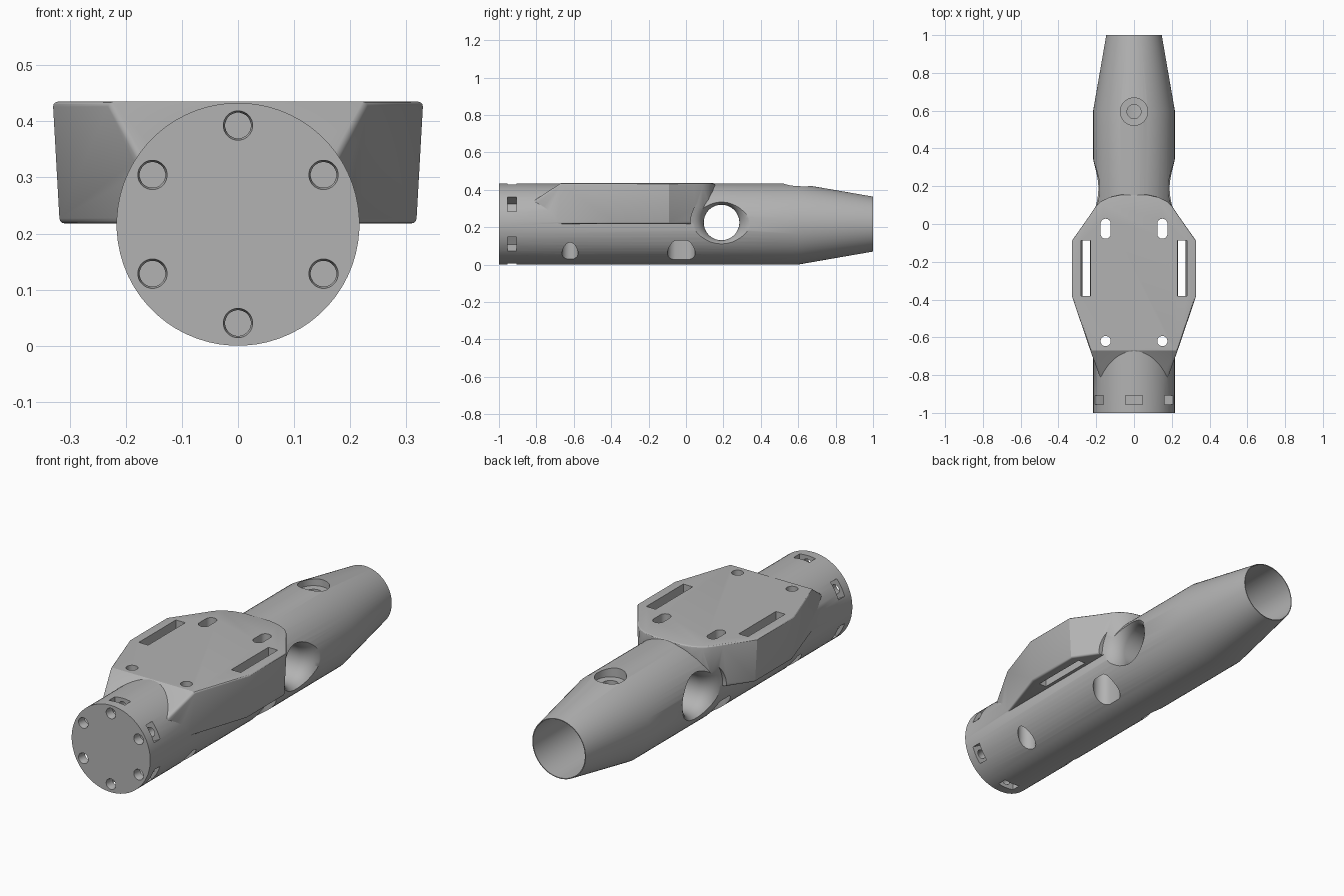
import bpy, bmesh, math
from mathutils import Matrix, Vector

if "Cube" in bpy.data.objects:
    bpy.data.objects.remove(bpy.data.objects["Cube"], do_unlink=True)

R = 0.2165          # tube radius, also height of its axis
TOP = 0.435         # plate top
FORWARD = Matrix.Rotation(-math.pi / 2, 4, 'X')   # z axis -> +y
SIDEWAYS = Matrix.Rotation(math.pi / 2, 4, 'Y')   # z axis -> +x

grey = bpy.data.materials.new("plain grey")
grey.use_nodes = True
colour = (0.45, 0.45, 0.45, 1)
grey.diffuse_color = colour
grey.node_tree.nodes["Principled BSDF"].inputs["Base Color"].default_value = colour


def finish(name, bm):
    bmesh.ops.recalc_face_normals(bm, faces=bm.faces)
    mesh = bpy.data.meshes.new(name)
    bm.to_mesh(mesh)
    bm.free()
    mesh.materials.append(grey)
    obj = bpy.data.objects.new(name, mesh)
    bpy.context.collection.objects.link(obj)
    return obj


def loft(name, rings, matrix=Matrix()):
    """Closed solid through rings with equal point counts."""
    bm = bmesh.new()
    loops = [[bm.verts.new(matrix @ Vector(p)) for p in ring] for ring in rings]
    for a, b in zip(loops, loops[1:]):
        for i in range(len(a)):
            j = (i + 1) % len(a)
            bm.faces.new((a[i], a[j], b[j], b[i]))
    bm.faces.new(loops[0])
    bm.faces.new(loops[-1])
    return finish(name, bm)


def turned(name, profile, matrix=Matrix(), sides=32, stretch=0.0):
    """Round solid from (height, radius) pairs; stretch makes it oblong in y."""
    rings = []
    for h, r in profile:
        ring = []
        for k in range(sides):
            a = 2 * math.pi * (k + 0.5) / sides
            y = r * math.sin(a)
            ring.append((r * math.cos(a), y + math.copysign(stretch, y), h))
        rings.append(ring)
    return loft(name, rings, matrix)


def box(name, size, matrix):
    bm = bmesh.new()
    bmesh.ops.create_cube(bm, size=1, matrix=matrix @ Matrix.Diagonal((*size, 1)))
    return finish(name, bm)


def apply(obj, modifier):
    bpy.context.view_layer.objects.active = obj
    bpy.ops.object.modifier_apply(modifier=modifier.name)


def combine(obj, other, operation='DIFFERENCE'):
    mod = obj.modifiers.new("combine", 'BOOLEAN')
    mod.operation, mod.solver, mod.object = operation, 'EXACT', other
    apply(obj, mod)
    bpy.data.objects.remove(other, do_unlink=True)


# Tube body with tapered tail
axis = Matrix.Translation((0, 0, R))
body = turned("tube_body", [(-1, R), (0.6, R), (1, 0.147)], axis @ FORWARD, 64)

# Mounting plate: mirrored outline, narrower at the bottom
half = [(0.17, -0.85), (0.33, -0.38), (0.33, -0.09), (0.235, 0.045), (0.205, 0.09),
        (0.175, 0.12), (0.13, 0.142), (0.07, 0.155)]
outline = half + [(-x, y) for x, y in reversed(half)]
plate = loft("mounting_plate", [[(x * 0.963, y, 0.218) for x, y in outline],
                                [(x, y, TOP) for x, y in outline]])
bm = bmesh.new()
bm.from_mesh(plate.data)
# Sloped front of the plate
cut = bmesh.ops.bisect_plane(bm, geom=bm.verts[:] + bm.edges[:] + bm.faces[:],
                             plane_co=(0, -0.67, TOP), plane_no=(0, -0.085, 0.13),
                             clear_outer=True)
bmesh.ops.holes_fill(bm, edges=[e for e in cut["geom_cut"]
                                if isinstance(e, bmesh.types.BMEdge)])
bmesh.ops.recalc_face_normals(bm, faces=bm.faces)
bm.to_mesh(plate.data)
bm.free()
bevel = plate.modifiers.new("soft_edges", 'BEVEL')
bevel.width, bevel.segments = 0.009, 3
bevel.limit_method, bevel.angle_limit = 'ANGLE', math.radians(60)
apply(plate, bevel)
combine(body, plate, 'UNION')

# Hollow tail
combine(body, turned("tail_bore", [(0.38, 0.143), (1.1, 0.143)], axis @ FORWARD, 64))

# Flared cross hole
flare = [(0, 0.095), (0.14, 0.095), (0.158, 0.098), (0.175, 0.105), (0.19, 0.115),
         (0.203, 0.128), (0.213, 0.145), (0.22, 0.165), (0.4, 0.165)]
profile = [(-h, r) for h, r in reversed(flare[1:])] + flare[1:]
combine(body, turned("cross_hole", profile,
                     Matrix.Translation((0, 0.19, 0.225)) @ SIDEWAYS, 48))

# Stepped hole on top of the tail
combine(body, turned("tail_screw_hole", [(0.3, 0.037), (0.385, 0.037), (0.386, 0.073), (0.5, 0.073)],
                     Matrix.Translation((0, 0.595, 0))))

for side in (-1, 1):
    # Strap slots through the wings
    ring = [(0.235, 0.268, 0.1), (0.228, 0.283, 0.5)]
    combine(body, loft("strap_slot", [
        [(side * x, y, z) for x, y in ((a, -0.38), (b, -0.38), (b, -0.088), (a, -0.088))]
        for a, b, z in ring]))
    # Vertical screw holes, wider from below
    for y, r, wide, long in ((-0.62, 0.027, 0.043, 0), (-0.025, 0.027, 0.048, 0.026)):
        combine(body, turned("plate_screw_hole",
                             [(-0.1, wide), (0.25, wide), (0.251, r), (0.6, r)],
                             Matrix.Translation((side * 0.15, y, 0)), 32, long))

# Ring of nose screw holes, each with a nut pocket
for k in range(6):
    turn = axis @ Matrix.Rotation(math.radians(60 * k), 4, 'Y')
    combine(body, turned("nose_screw_hole",
                         [(-1.01, 0.028), (-0.998, 0.026), (-0.99, 0.023), (-0.85, 0.023)],
                         turn @ Matrix.Translation((0, 0, 0.176)) @ FORWARD, 24))
    combine(body, box("nut_pocket", (0.088, 0.048, 0.12),
                      turn @ Matrix.Translation((0, -0.931, 0.2))))

bpy.ops.object.select_all(action='DESELECT')
body.select_set(True)
bpy.context.view_layer.objects.active = body
bpy.ops.object.shade_smooth_by_angle(angle=math.radians(30))
